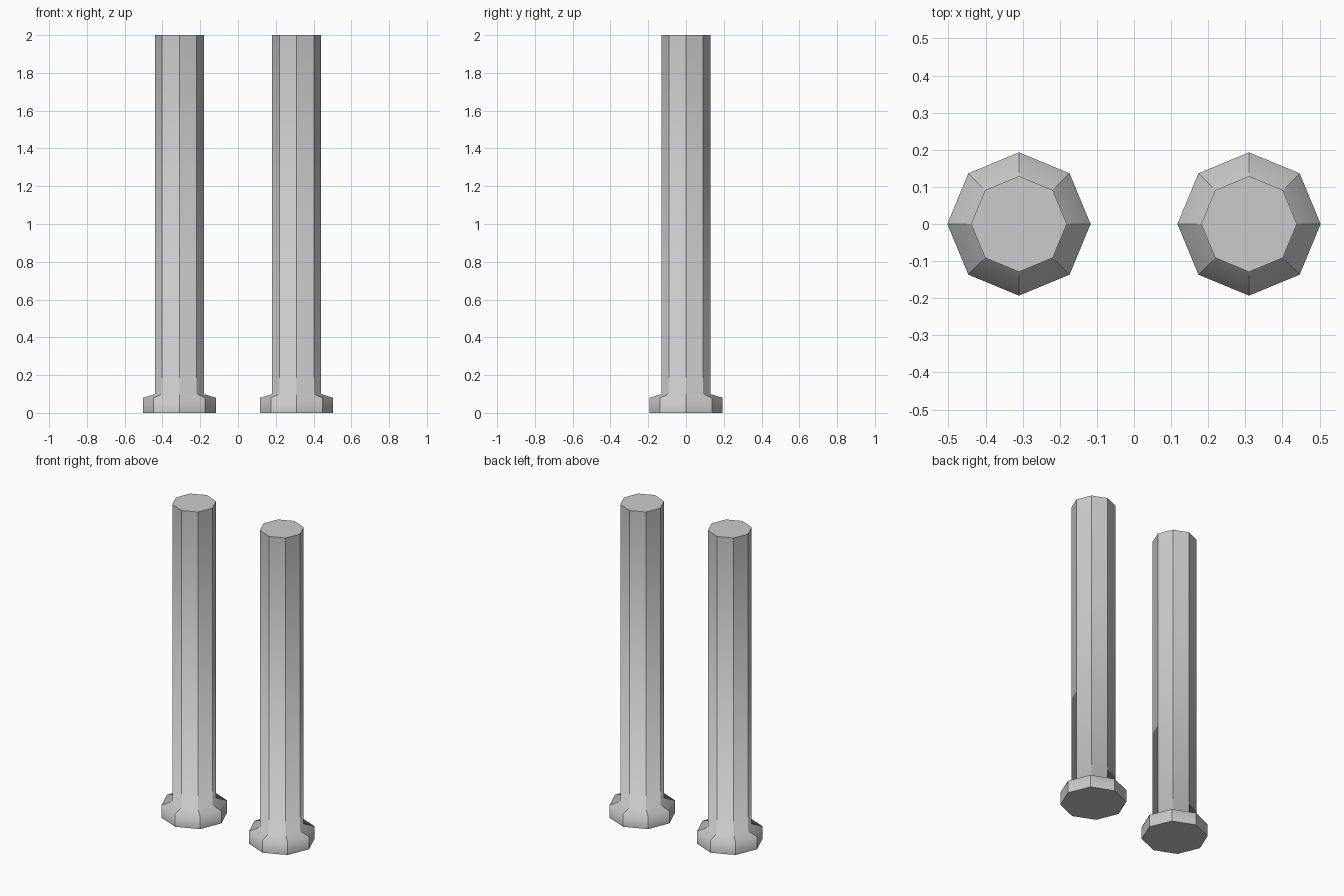
import bpy, bmesh, math

cube = bpy.data.objects.get("Cube")
if cube:
    bpy.data.objects.remove(cube, do_unlink=True)

grey = bpy.data.materials.new("plain grey")
grey.use_nodes = True
colour = (0.6, 0.6, 0.6, 1)
grey.diffuse_color = colour
grey.node_tree.nodes["Principled BSDF"].inputs["Base Color"].default_value = colour

SIDES = 8
# radius and height of each ring: foot, lip, collar, shaft top
PROFILE = [(0.193, 0), (0.193, 0.08), (0.129, 0.1), (0.129, 2)]


def post(name, x):
    """Octagonal post with a flared foot, facets crisp around and soft up the profile."""
    bm = bmesh.new()
    rings = []
    for radius, z in PROFILE:
        angles = [math.tau * i / SIDES for i in range(SIDES)]
        rings.append([bm.verts.new((radius * math.cos(a), radius * math.sin(a), z)) for a in angles])
    for low, high in zip(rings, rings[1:]):
        for i in range(SIDES):
            j = (i + 1) % SIDES
            bm.faces.new((low[i], low[j], high[j], high[i]))
    # end caps
    bm.faces.new(rings[0][::-1])
    bm.faces.new(rings[-1])

    for face in bm.faces:
        face.smooth = len(face.verts) == 4
    for edge in bm.edges:
        a, b = (v.co.z for v in edge.verts)
        on_cap = any(len(f.verts) == SIDES for f in edge.link_faces)
        edge.smooth = abs(a - b) < 0.001 and not on_cap

    mesh = bpy.data.meshes.new(name)
    bm.to_mesh(mesh)
    bm.free()
    mesh.materials.append(grey)
    obj = bpy.data.objects.new(name, mesh)
    obj.location.x = x
    bpy.context.collection.objects.link(obj)


post("left_post", 0.31)
post("right_post", -0.31)
